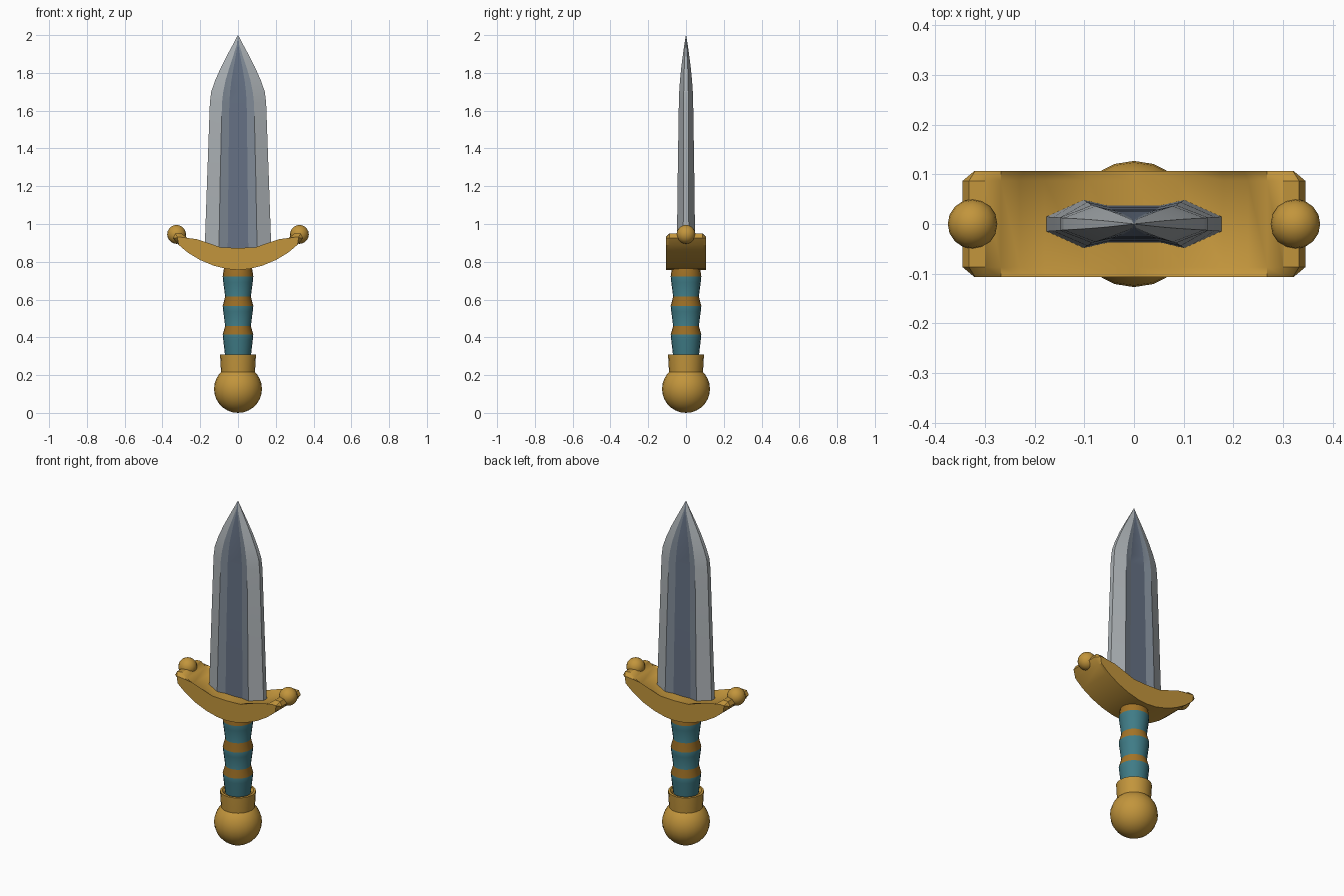
import bpy, bmesh, math

if "Cube" in bpy.data.objects:
    bpy.data.objects.remove(bpy.data.objects["Cube"])


def material(name, rgb):
    m = bpy.data.materials.new(name)
    m.diffuse_color = (*rgb, 1)
    m.use_nodes = True
    m.node_tree.nodes["Principled BSDF"].inputs["Base Color"].default_value = m.diffuse_color
    return m


GOLD = material("gold", (0.54, 0.30, 0.045))
BRONZE = material("dark gold", (0.36, 0.17, 0.02))
TEAL = material("teal wrap", (0.05, 0.20, 0.24))
SILVER = material("silver", (0.40, 0.43, 0.45))
STEEL = material("steel", (0.21, 0.25, 0.30))
DARK = material("dark steel", (0.13, 0.165, 0.23))


def finish(bm, name, mats, angle=32):
    bmesh.ops.recalc_face_normals(bm, faces=bm.faces)
    me = bpy.data.meshes.new(name)
    bm.to_mesh(me)
    bm.free()
    for m in mats:
        me.materials.append(m)
    ob = bpy.data.objects.new(name, me)
    bpy.context.collection.objects.link(ob)
    bpy.ops.object.select_all(action='DESELECT')
    bpy.context.view_layer.objects.active = ob
    ob.select_set(True)
    bpy.ops.object.shade_smooth_by_angle(angle=math.radians(angle))
    return ob


def loft(bm, rings, mat_rule):
    """Bridge equal-sized rings of points and cap both ends."""
    vs = [[bm.verts.new(p) for p in r] for r in rings]
    n = len(vs[0])
    for i in range(len(vs) - 1):
        for j in range(n):
            k = (j + 1) % n
            f = bm.faces.new((vs[i][j], vs[i][k], vs[i + 1][k], vs[i + 1][j]))
            f.material_index = mat_rule(i, j)
    bm.faces.new(vs[0][::-1])
    bm.faces.new(vs[-1])


def lathe(name, profile, mats, mat_rule=lambda i, j: 0, sides=20):
    bm = bmesh.new()
    loft(bm, [[(r * math.cos(math.tau * j / sides), r * math.sin(math.tau * j / sides), z)
               for j in range(sides)] for r, z in profile], mat_rule)
    return finish(bm, name, mats)


def ball(name, x, z, r, u, v):
    bm = bmesh.new()
    bmesh.ops.create_uvsphere(bm, u_segments=u, v_segments=v, radius=r)
    bmesh.ops.translate(bm, verts=bm.verts, vec=(x, 0, z))
    return finish(bm, name, [GOLD], 60)


# Blade: z, half width, ridge x, fuller x, edge y, ridge y, fuller y
sections = [
    (0.82, 0.178, 0.102, 0.055, 0.015, 0.049, 0.038),
    (1.25, 0.163, 0.094, 0.051, 0.014, 0.044, 0.034),
    (1.64, 0.149, 0.085, 0.046, 0.013, 0.038, 0.029),
    (1.70, 0.142, 0.078, 0.042, 0.012, 0.036, 0.028),
    (1.76, 0.121, 0.066, 0.035, 0.011, 0.032, 0.026),
    (1.83, 0.090, 0.045, 0.023, 0.009, 0.025, 0.021),
    (1.90, 0.054, 0.022, 0.010, 0.006, 0.016, 0.014),
    (1.95, 0.027, 0.006, 0.002, 0.003, 0.009, 0.0088),
    (2.00, 0.0008, 0.0004, 0.0002, 0.0002, 0.0004, 0.0004),
]
rings = []
for z, w, a, b, e, t, g in sections:
    front = [(-w, -e), (-a, -t), (-b, -g), (b, -g), (a, -t), (w, -e)]
    rings.append([(x, y, z) for x, y in front] + [(-x, -y, z) for x, y in front])
bm = bmesh.new()
loft(bm, rings, lambda i, j: (0, 1, 2, 1, 0, 0)[j % 6])
finish(bm, "blade", [SILVER, STEEL, DARK], 12)

# Curved guard: mirrored profile extruded through the depth, chamfered rim
half = [(0.06, 0.762), (0.13, 0.780), (0.20, 0.809), (0.265, 0.848), (0.315, 0.890),
        (0.345, 0.925), (0.332, 0.949), (0.30, 0.951), (0.268, 0.926), (0.23, 0.902),
        (0.18, 0.886), (0.09, 0.876)]
outline = [(0, 0.757)] + half + [(0, 0.873)] + [(-x, z) for x, z in reversed(half)]
bm = bmesh.new()
loft(bm, [[(x, y, z) for x, z in outline] for y in (-0.107, 0.107)], lambda i, j: 0)
rim = [e for e in bm.edges if abs(e.verts[0].co.y - e.verts[1].co.y) < 1e-5]
bmesh.ops.bevel(bm, geom=rim, offset=0.02, segments=1, affect='EDGES', clamp_overlap=False)
finish(bm, "guard", [GOLD], 35)
for side, x in (("left", -0.325), ("right", 0.325)):
    ball(side + "_guard_ball", x, 0.945, 0.05, 16, 10)

# Grip: three flared wrapped sections, each topped by a tapering ring
profile = []
for z in (0.30, 0.46, 0.615):
    top = 0.415 if z == 0.30 else z + 0.107
    profile += [(0.068, z), (0.078, top - 0.03), (0.081, top)]
profile.append((0.074, 0.77))
lathe("grip", profile, [TEAL, BRONZE], lambda i, j: 1 if i % 3 == 2 else 0)

# Collar and pommel
lathe("collar", [(0.088, 0.20), (0.092, 0.25), (0.095, 0.308), (0.083, 0.309), (0.07, 0.295)], [GOLD])
ball("pommel", 0, 0.127, 0.127, 20, 14)
